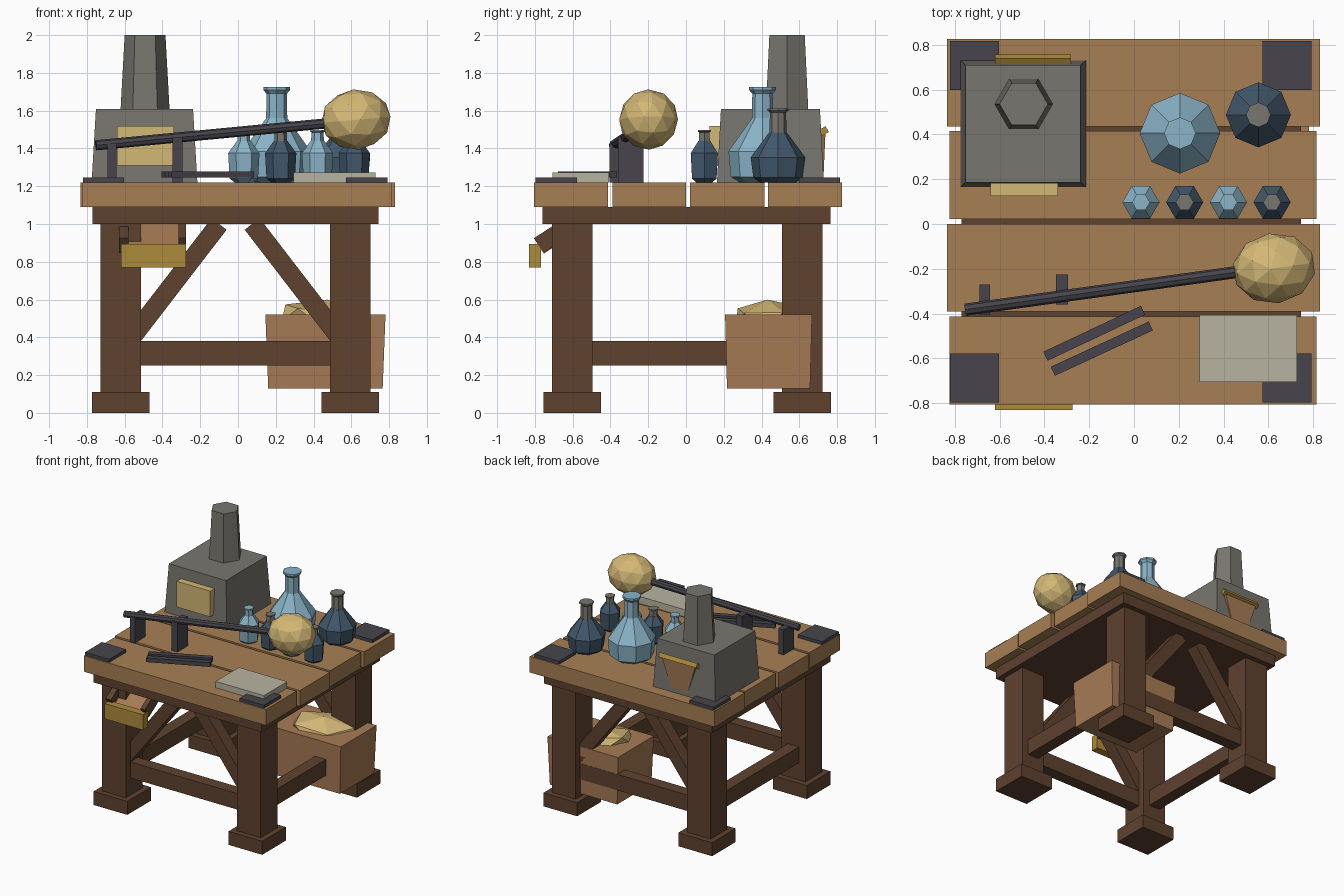
import bpy, bmesh
from math import cos, sin, pi, radians
from mathutils import Vector

old = bpy.data.objects.get("Cube")
if old:
    bpy.data.objects.remove(old, do_unlink=True)


def material(name, rgb):
    lin = [((c / 255 + 0.055) / 1.055) ** 2.4 for c in rgb] + [1]
    m = bpy.data.materials.new(name)
    m.use_nodes = True
    m.diffuse_color = lin
    m.node_tree.nodes["Principled BSDF"].inputs["Base Color"].default_value = lin
    return m


PLANK = material("plank wood", (167, 127, 84))
DARK = material("dark timber", (94, 66, 47))
CRATE = material("crate wood", (167, 123, 85))
IRON = material("iron", (71, 69, 76))
STONE = material("stone", (120, 118, 110))
PALE = material("pale gold", (212, 184, 118))
BRASS = material("old brass", (174, 139, 60))
LIGHT = material("light blue glass", (138, 180, 200))
DEEP = material("deep blue glass", (66, 88, 108))
PAPER = material("parchment", (184, 180, 161))


def finish(bm, name, mat):
    bmesh.ops.recalc_face_normals(bm, faces=bm.faces)
    me = bpy.data.meshes.new(name)
    bm.to_mesh(me)
    bm.free()
    me.materials.append(mat)
    ob = bpy.data.objects.new(name, me)
    bpy.context.collection.objects.link(ob)
    return ob


def box(name, mat, x, y, z, rot=(0, 0, 0)):
    """Box from three (low, high) ranges, turned about its own centre."""
    bm = bmesh.new()
    bmesh.ops.create_cube(bm, size=1)
    bmesh.ops.scale(bm, vec=[b - a for a, b in (x, y, z)], verts=bm.verts)
    ob = finish(bm, name, mat)
    ob.location = [(a + b) / 2 for a, b in (x, y, z)]
    ob.rotation_euler = [radians(a) for a in rot]
    return ob


def loft(name, mat, rings):
    """Skin a stack of equal rings and cap both ends."""
    bm = bmesh.new()
    loops = [[bm.verts.new(p) for p in r] for r in rings]
    n = len(loops[0])
    for a, b in zip(loops, loops[1:]):
        for i in range(n):
            j = (i + 1) % n
            bm.faces.new((a[i], a[j], b[j], b[i]))
    bm.faces.new(loops[0])
    bm.faces.new(loops[-1])
    return finish(bm, name, mat)


def lathe(name, mat, n, centre, profile):
    cx, cy = centre
    return loft(name, mat, [[(cx + r * cos(2 * pi * i / n), cy + r * sin(2 * pi * i / n), z)
                             for i in range(n)] for r, z in profile])


def rect(cx, cy, hx, hy, z):
    return [(cx - hx, cy - hy, z), (cx + hx, cy - hy, z), (cx + hx, cy + hy, z), (cx - hx, cy + hy, z)]


def beam(name, mat, p, q, hw, hd, n=4):
    """Straight bar from p to q; n = 4 gives a rectangular section."""
    p, q = Vector(p), Vector(q)
    d = (q - p).normalized()
    side = d.cross(Vector((0, 0, 1))).normalized()
    up = side.cross(d)
    if n == 4:
        sec = [(-1, -1), (1, -1), (1, 1), (-1, 1)]
    else:
        sec = [(cos(2 * pi * i / n), sin(2 * pi * i / n)) for i in range(n)]
    return loft(name, mat, [[e + side * a * hw + up * b * hd for a, b in sec] for e in (p, q)])


def ball(name, mat, subdiv, loc, scale, rot):
    bm = bmesh.new()
    bmesh.ops.create_icosphere(bm, subdivisions=subdiv, radius=1)
    bmesh.ops.scale(bm, vec=scale, verts=bm.verts)
    ob = finish(bm, name, mat)
    ob.location = loc
    ob.rotation_euler = [radians(a) for a in rot]
    return ob


# Table top: four planks over a dark frame
TOP = 1.22
for i, (y0, y1) in enumerate([(-.805, -.413), (-.39, .0), (.022, .415), (.435, .825)]):
    x = (-.835, .83) if i % 2 else (-.823, .815)
    box(f"plank_{i + 1}", PLANK, x, (y0, y1), (1.09, TOP))
box("under_frame", DARK, (-.77, .745), (-.76, .765), (1.0, 1.09))

# Legs, feet and corner plates
MX, MY, DX, DY = -.0125, .006, .6075, .609
for sx, side in ((-1, "right"), (1, "left")):
    for sy, end in ((-1, "front"), (1, "back")):
        x, y = MX + sx * DX, MY + sy * DY
        tag = f"{end}_{side}"
        box("leg_" + tag, DARK, (x - .107, x + .107), (y - .107, y + .107), (.1, 1.02))
        box("foot_" + tag, DARK, (x - .152, x + .152), (y - .152, y + .152), (0, .11))
        px, py = -.015 + sx * .697, .01 + sy * .697
        box("corner_plate_" + tag, IRON, (px - .109, px + .109), (py - .109, py + .109), (TOP, 1.245))
        # Diagonal braces on front and back
        beam("brace_" + tag, DARK, (MX + sx * .56, y, .386), (MX + sx * .0875, y, 1.0), .05, .05)

# Stretchers between the legs
for s, tag in ((-1, "front"), (1, "back")):
    y = MY + s * DY
    box("stretcher_" + tag, DARK, (MX - DX, MX + DX), (y - .05, y + .05), (.25, .38))
for s, tag in ((-1, "right"), (1, "left")):
    x = MX + s * DX
    box("stretcher_" + tag, DARK, (x - .05, x + .05), (MY - DY, MY + DY), (.25, .38))

# Furnace with chimney and door
loft("furnace_body", STONE, [rect(-.495, .447, .28, .283, TOP), rect(-.495, .447, .257, .262, 1.61)])
lathe("chimney", STONE, 6, (-.492, .535), [(.13, 1.6), (.108, 2.0)])
box("furnace_door", PALE, (-.64, -.338), (.125, .195), (1.31, 1.52))

# Bellows on the back of the furnace
loft("bellows", CRATE, [rect(-.45, .71, .075, .018, 1.25), rect(-.45, .705, .15, .033, 1.48)])
box("bellows_rim", BRASS, (-.62, -.28), (.71, .75), (1.475, 1.51), (30, 0, 0))

# Tilted tray hanging under the front edge
for name, x in (("tray_arm_right", (-.63, -.58)), ("tray_arm_left", (-.315, -.275))):
    box(name, DARK, x, (-.804, -.504), (.92, 1.014), (33, 0, 0))
box("tray_floor", CRATE, (-.6, -.3), (-.785, -.485), (.923, .953), (33, 0, 0))
box("tray_front", BRASS, (-.62, -.275), (-.83, -.767), (.77, .895))

# Long rod with a faceted head, resting on two posts
beam("rod", IRON, (-.752, -.382, 1.417), (.6, -.195, 1.545), .027, .027, 8)
ball("rod_head", PALE, 2, (.625, -.198, 1.553), (.187, .157, .16), (0, -5, 8))
box("post_right", IRON, (-.69, -.643), (-.405, -.27), (TOP, 1.425))
box("post_left", IRON, (-.347, -.295), (-.36, -.225), (TOP, 1.46))

# Two flat iron bars and a stack of parchment
beam("bar_back", IRON, (-.395, -.59, 1.262), (.04, -.385, 1.262), .022, .017)
beam("bar_front", IRON, (-.362, -.657, 1.262), (.075, -.455, 1.262), .022, .017)
box("parchment_stack", PAPER, (.293, .728), (-.706, -.407), (TOP, 1.272))

# Large flasks
lathe("large_flask", LIGHT, 8, (.205, .405),
      [(.12, TOP), (.168, 1.25), (.18, 1.385), (.056, 1.56), (.054, 1.69), (.071, 1.71), (.071, 1.725)])
lathe("dark_flask", DEEP, 8, (.555, .487), [(.095, TOP), (.13, 1.245), (.145, 1.352), (.047, 1.485)])
lathe("dark_flask_neck", STONE, 8, (.555, .487), [(.045, 1.48), (.043, 1.59), (.055, 1.6), (.055, 1.612)])

# Row of small bottles, alternating glass
for i in range(4):
    at = (.031 + i * .195, .097)
    lathe(f"bottle_{i + 1}", DEEP if i % 2 else LIGHT, 6, at,
          [(.048, TOP), (.075, 1.24), (.083, 1.375), (.036, 1.44)])
    lathe(f"bottle_neck_{i + 1}", STONE if i % 2 else LIGHT, 6, at,
          [(.034, 1.435), (.032, 1.485), (.04, 1.49), (.04, 1.498)])

# Crate of gold ore
loft("crate", CRATE, [rect(.463, .437, .303, .22, .13), rect(.463, .437, .318, .23, .52)])
ball("ore_heap", PALE, 1, (.463, .437, .51), (.27, .19, .09), (6, 4, 20))
